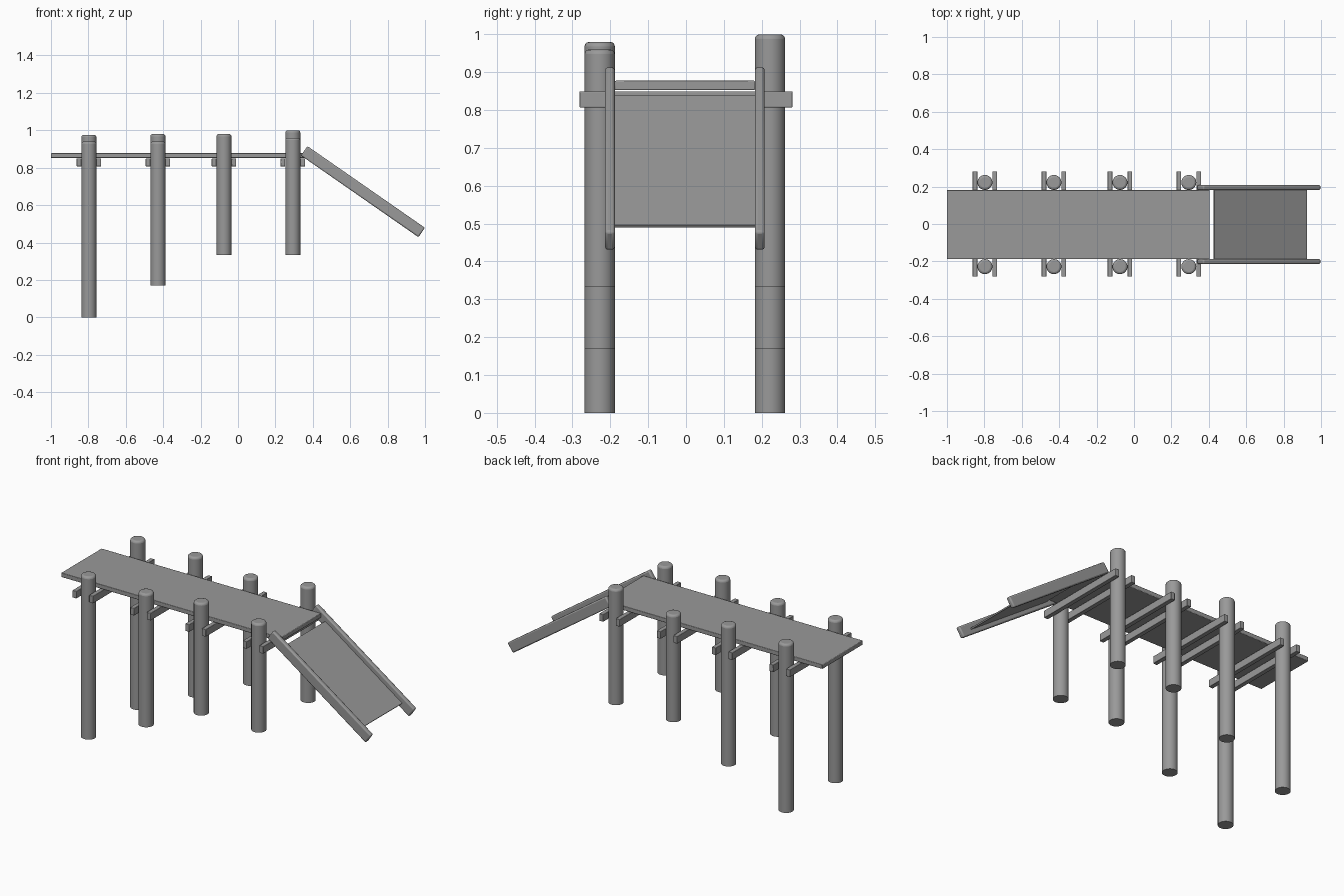
import bpy
import math

cube = bpy.data.objects.get("Cube")
if cube:
    bpy.data.objects.remove(cube, do_unlink=True)

grey = bpy.data.materials.new("weathered_grey")
grey.use_nodes = True
grey.diffuse_color = (0.32, 0.32, 0.32, 1)
grey.node_tree.nodes["Principled BSDF"].inputs["Base Color"].default_value = grey.diffuse_color

MID_Y = -0.003     # centre line of the walkway
POST_R = 0.04


def finish(obj, name, bevel=0.0, segments=2):
    obj.name = name
    obj.data.materials.append(grey)
    if bevel:
        mod = obj.modifiers.new("soft_edges", "BEVEL")
        mod.width = bevel
        mod.segments = segments
        mod.limit_method = "ANGLE"
        mod.angle_limit = math.radians(40)
    bpy.ops.object.shade_smooth_by_angle(angle=math.radians(35))
    return obj


def box(name, centre, size, tilt=0.0, bevel=0.0):
    bpy.ops.mesh.primitive_cube_add(size=1, location=centre)
    obj = bpy.context.object
    obj.scale = size
    bpy.ops.object.transform_apply(location=False, rotation=False, scale=True)
    obj.rotation_euler.y = tilt
    return finish(obj, name, bevel)


def post(name, x, y, bottom, top):
    bpy.ops.mesh.primitive_cylinder_add(
        vertices=32, radius=POST_R, depth=top - bottom,
        location=(x, y, (top + bottom) / 2))
    obj = bpy.context.object
    # round only the upper rim
    weights = obj.data.attributes.new("bevel_weight_edge", "FLOAT", "EDGE")
    for edge in obj.data.edges:
        if all(obj.data.vertices[v].co.z > 0 for v in edge.vertices):
            weights.data[edge.index].value = 1
    finish(obj, name, 0.012, 3).modifiers[0].limit_method = "WEIGHT"


# Posts in pairs, each pair clasped by two cross beams
# (x, bottom, front top, back top)
frames = [(-0.797, 0.0, 0.94, 0.975), (-0.428, 0.17, 0.94, 0.98),
          (-0.075, 0.332, 0.98, 0.95), (0.293, 0.332, 0.96, 1.0)]
for i, (x, bottom, front_top, back_top) in enumerate(frames, 1):
    post(f"front_post_{i}", x, MID_Y - 0.225, bottom, front_top)
    post(f"back_post_{i}", x, MID_Y + 0.225, bottom, back_top)
    for side, label in ((-1, "right"), (1, "left")):
        box(f"cross_beam_{label}_{i}", (x + side * 0.053, 0, 0.828),
            (0.025, 0.563, 0.042), bevel=0.002)

# Walkway
box("deck", (-0.298, MID_Y, 0.865), (1.405, 0.37, 0.025), bevel=0.003)

# Ramp with side rails
tilt = math.radians(34.8)
for side, label in ((-1, "front"), (1, "back")):
    box(f"{label}_ramp_rail", (0.668, MID_Y + side * 0.198, 0.672),
        (0.765, 0.026, 0.061), tilt, bevel=0.007)
box("ramp_panel", (0.675, MID_Y, 0.664), (0.6, 0.372, 0.008), tilt)
